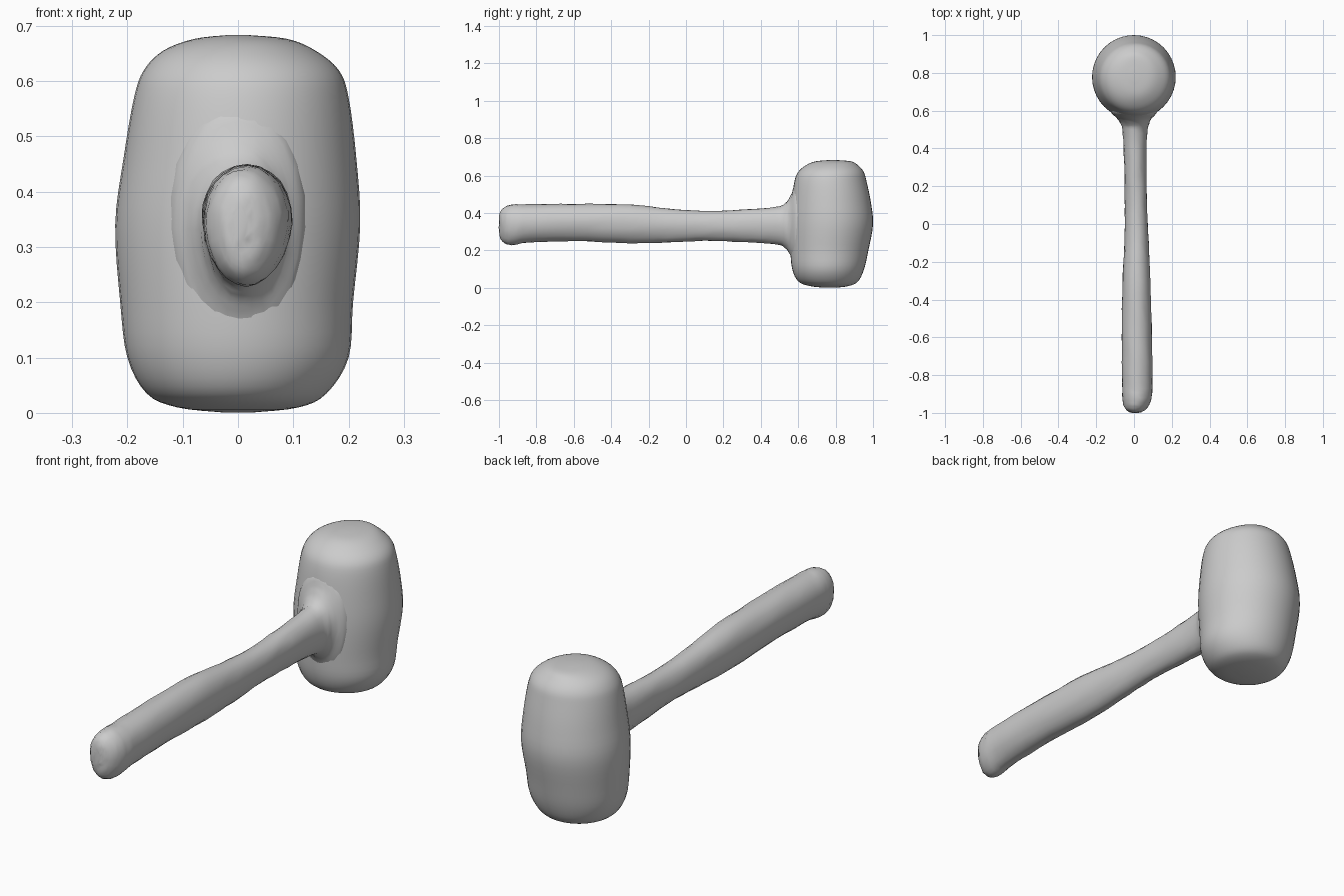
import bpy, bmesh, math, random
from mathutils import Vector

if "Cube" in bpy.data.objects:
    bpy.data.objects.remove(bpy.data.objects["Cube"], do_unlink=True)

random.seed(4)

grey = bpy.data.materials.new("plain grey")
grey.use_nodes = True
COLOR = (0.6, 0.6, 0.6, 1)
grey.diffuse_color = COLOR
grey.node_tree.nodes["Principled BSDF"].inputs["Base Color"].default_value = COLOR


def resample(rows, steps):
    """Smooth a table of stations with a Catmull-Rom curve."""
    out = []
    for i in range(len(rows) - 1):
        ring = [rows[max(0, min(len(rows) - 1, i + k))] for k in (-1, 0, 1, 2)]
        for s in range(steps):
            t = s / steps
            out.append([b + 0.5 * t * (c - a + t * (2*a - 5*b + 4*c - d + t * (3*(b - c) + d - a)))
                        for a, b, c, d in zip(*ring)])
    return out + [rows[-1]]


def loft(name, rows, steps, sides, place, egg=0.0, rough=0.0):
    """Skin oval rings; each row is station, low u, high u, low v, high v."""
    bm = bmesh.new()
    rings = []
    for station, u0, u1, v0, v1 in resample(rows, steps):
        ring = []
        for k in range(sides):
            a = 2 * math.pi * k / sides
            pinch = 1 + egg * (math.sin(a) - 1) * 0.5
            u = (u0 + u1) / 2 + (u1 - u0) / 2 * math.cos(a) * pinch
            v = (v0 + v1) / 2 + (v1 - v0) / 2 * math.sin(a)
            jitter = Vector([random.uniform(-rough, rough) for _ in range(3)])
            ring.append(bm.verts.new(place(station, u, v) + jitter))
        rings.append(ring)
    for a, b in zip(rings, rings[1:]):
        for k in range(sides):
            n = (k + 1) % sides
            bm.faces.new((a[k], a[n], b[n], b[k]))
    bm.faces.new(rings[0][::-1])
    bm.faces.new(rings[-1])
    bmesh.ops.recalc_face_normals(bm, faces=bm.faces)
    mesh = bpy.data.meshes.new(name)
    bm.to_mesh(mesh)
    bm.free()
    mesh.materials.append(grey)
    mesh.polygons.foreach_set("use_smooth", [True] * len(mesh.polygons))
    obj = bpy.data.objects.new(name, mesh)
    bpy.context.collection.objects.link(obj)
    return obj


# Barrel-shaped head: z, left/right x, front/back y
head_rows = [
    (0.001, -0.03, 0.03, 0.74, 0.80),
    (0.010, -0.11, 0.11, 0.66, 0.87),
    (0.035, -0.165, 0.16, 0.60, 0.92),
    (0.10, -0.20, 0.20, 0.568, 0.952),
    (0.20, -0.213, 0.208, 0.558, 0.975),
    (0.34, -0.222, 0.221, 0.556, 1.0),
    (0.46, -0.207, 0.214, 0.565, 0.988),
    (0.57, -0.188, 0.20, 0.58, 0.965),
    (0.62, -0.17, 0.182, 0.60, 0.95),
    (0.655, -0.135, 0.14, 0.64, 0.92),
    (0.676, -0.08, 0.09, 0.69, 0.885),
    (0.683, -0.02, 0.02, 0.76, 0.81),
]
loft("mallet_head", head_rows, 4, 40, lambda s, u, v: Vector((u, v, s)))

# Carved handle flaring into the head: y, left/right x, bottom/top z
handle_rows = [
    (-1.0, -0.01, 0.02, 0.31, 0.37),
    (-0.992, -0.035, 0.05, 0.265, 0.41),
    (-0.965, -0.058, 0.08, 0.236, 0.435),
    (-0.92, -0.067, 0.098, 0.229, 0.446),
    (-0.84, -0.068, 0.103, 0.243, 0.447),
    (-0.60, -0.07, 0.10, 0.25, 0.449),
    (-0.30, -0.066, 0.092, 0.239, 0.446),
    (-0.10, -0.055, 0.082, 0.243, 0.425),
    (0.10, -0.052, 0.073, 0.252, 0.411),
    (0.30, -0.055, 0.07, 0.245, 0.419),
    (0.48, -0.064, 0.074, 0.233, 0.433),
    (0.53, -0.075, 0.085, 0.213, 0.452),
    (0.56, -0.096, 0.10, 0.17, 0.495),
    (0.585, -0.125, 0.125, 0.115, 0.555),
    (0.62, -0.14, 0.14, 0.10, 0.57),
]
loft("mallet_handle", handle_rows, 4, 24, lambda s, u, v: Vector((u, s, v)),
     egg=0.12, rough=0.0015)
